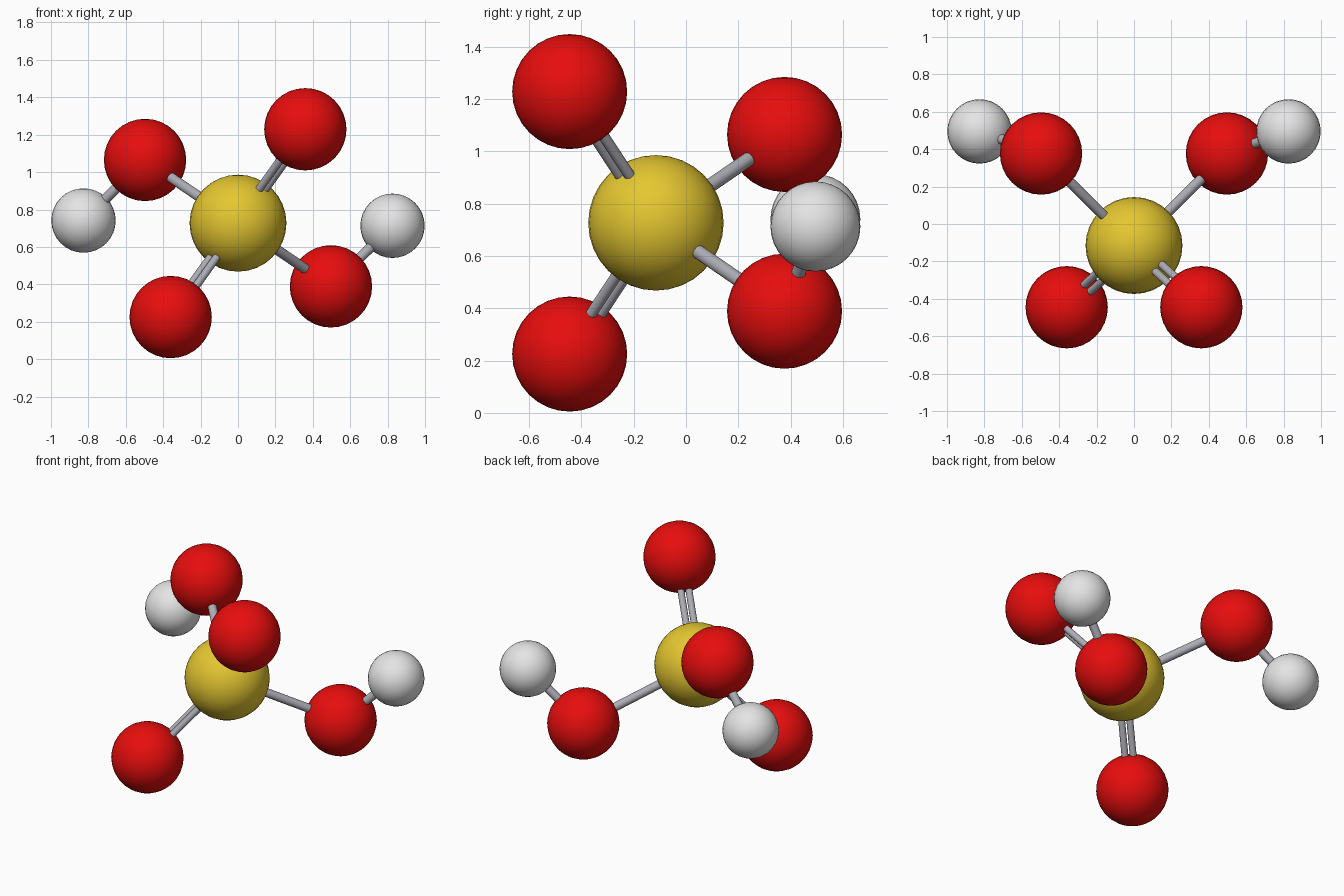
import bpy
from mathutils import Vector

cube = bpy.data.objects.get("Cube")
if cube:
    bpy.data.objects.remove(cube, do_unlink=True)


def material(name, rgb):
    mat = bpy.data.materials.new(name)
    mat.use_nodes = True
    mat.diffuse_color = (*rgb, 1)
    mat.node_tree.nodes["Principled BSDF"].inputs["Base Color"].default_value = (*rgb, 1)
    return mat


YELLOW = material("yellow", (0.78, 0.57, 0.03))
RED = material("red", (0.80, 0.004, 0.004))
WHITE = material("white", (0.78, 0.78, 0.78))
GREY = material("rod grey", (0.42, 0.42, 0.47))


def finish(name, mat):
    obj = bpy.context.object
    obj.name = name
    obj.data.materials.append(mat)
    bpy.ops.object.shade_smooth_by_angle()


def ball(name, centre, radius, mat):
    bpy.ops.mesh.primitive_uv_sphere_add(segments=32, ring_count=16, radius=radius, location=centre)
    finish(name, mat)


def rod(name, start, end, radius):
    axis = end - start
    bpy.ops.mesh.primitive_cylinder_add(vertices=20, radius=radius, depth=axis.length,
                                        location=(start + end) / 2,
                                        rotation=axis.to_track_quat("Z", "Y").to_euler())
    finish(name, GREY)


# Central ball
core = Vector((0, -0.115, 0.727))
ball("centre_ball", core, 0.259, YELLOW)

# Each side is the other turned half way round the vertical axis through the
# middle, with its height flipped for the front pair and the back pair
for side, s in (("left", 1), ("right", -1)):
    def place(x, y, z):
        return Vector((s * x, y, core.z + s * z))

    front = place(0.36, -0.445, 0.502)
    back = place(0.497, 0.377, -0.338)
    tip = place(0.826, 0.495, -0.014)

    # Red balls and the small white end ball
    ball(f"{side}_front_ball", front, 0.22, RED)
    ball(f"{side}_back_ball", back, 0.22, RED)
    ball(f"{side}_end_ball", tip, 0.172, WHITE)

    # Twin rods to the front ball, side by side horizontally
    offset = (front - core).cross(Vector((0, 0, 1))).normalized() * 0.025
    for number, o in enumerate((-offset, offset), 1):
        rod(f"{side}_front_rod_{number}", core + o, front + o, 0.021)

    # Single rods
    rod(f"{side}_back_rod", core, back, 0.027)
    rod(f"{side}_end_rod", back, tip, 0.027)
